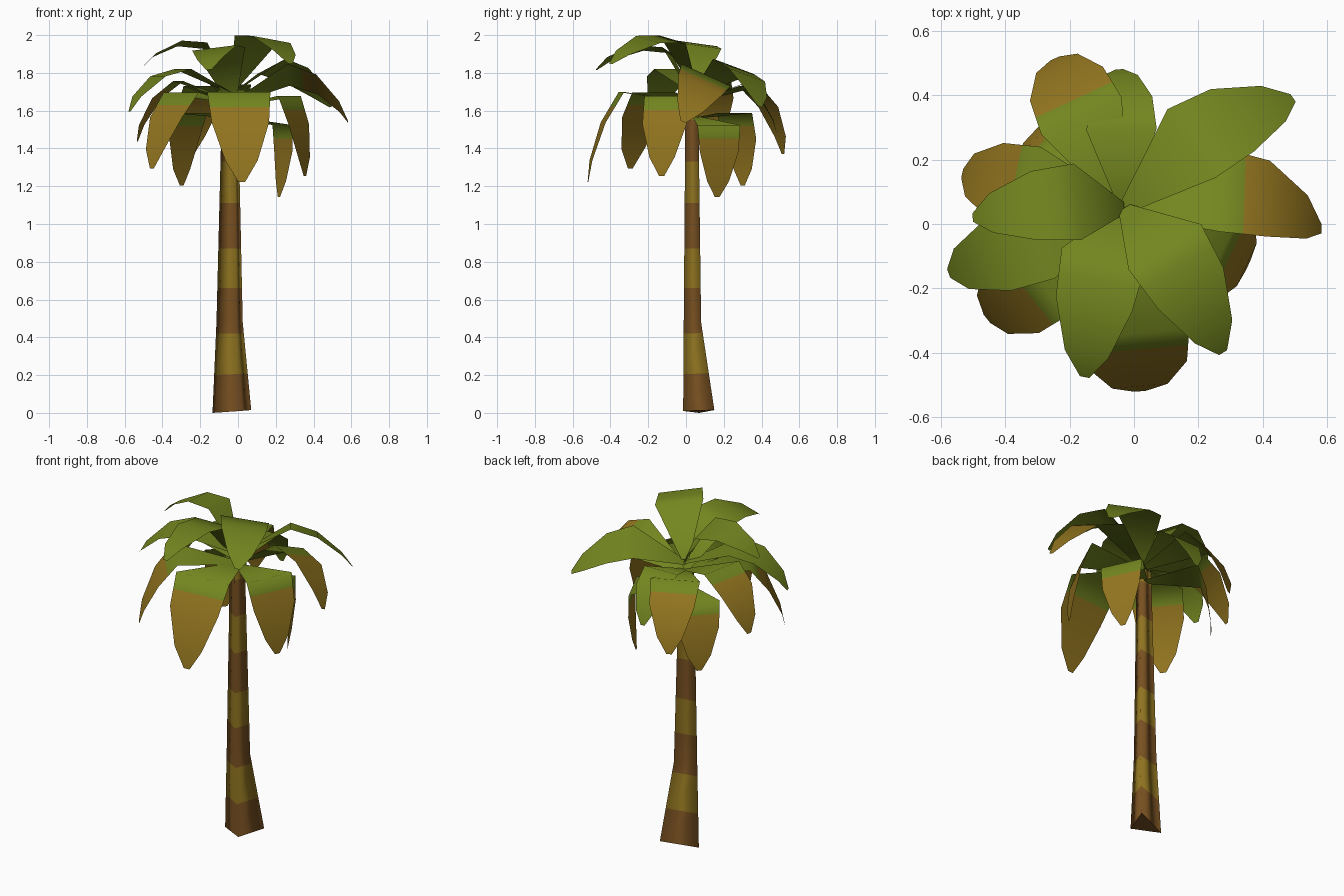
import bpy
from math import cos, sin, radians
from mathutils import Vector

if "Cube" in bpy.data.objects:
    bpy.data.objects.remove(bpy.data.objects["Cube"])


def material(name, rgb):
    m = bpy.data.materials.new(name)
    m.diffuse_color = (*rgb, 1)
    m.use_nodes = True
    m.node_tree.nodes["Principled BSDF"].inputs["Base Color"].default_value = m.diffuse_color
    return m


green = material("leaf_green", (0.172, 0.237, 0.014))
dry = material("leaf_dry", (0.29, 0.178, 0.014))
bark = material("bark_brown", (0.185, 0.08, 0.015))
bark_light = material("bark_ochre", (0.27, 0.17, 0.014))


def build(name, verts, faces, mats, indices):
    me = bpy.data.meshes.new(name)
    me.from_pydata(verts, [], faces)
    for m in mats:
        me.materials.append(m)
    for p, i in zip(me.polygons, indices):
        p.material_index = i
        p.use_smooth = len(p.vertices) == 4
    me.update()
    ob = bpy.data.objects.new(name, me)
    bpy.context.collection.objects.link(ob)
    return ob


# Trunk: three-sided, flared foot, alternating bark bands
TRUNK = [[Vector(p) for p in ring] for ring in (
    [(-0.135, 0.07, 0.0), (0.012, -0.015, 0.01), (0.07, 0.15, 0.015)],
    [(-0.114, 0.055, 0.48), (-0.01, -0.012, 0.48), (0.025, 0.08, 0.48)],
    [(-0.085, 0.045, 1.64), (-0.02, -0.003, 1.64), (0.0, 0.065, 1.64)])]


def trunk_ring(z):
    if z <= 0.48:
        lo, hi, t = TRUNK[0], TRUNK[1], z / 0.48
    else:
        lo, hi, t = TRUNK[1], TRUNK[2], (z - 0.48) / 1.16
    return [a.lerp(b, t) for a, b in zip(lo, hi)]


band = [0.2, 0.42, 0.66, 0.87, 1.11, 1.33, 1.55]
heights = sorted([0.0, 0.48, 1.64] + band)
verts, faces, idx = [], [], []
for z in heights:
    verts += trunk_ring(z)
for k in range(len(heights) - 1):
    mid = (heights[k] + heights[k + 1]) / 2
    for i in range(3):
        j = (i + 1) % 3
        faces.append((3 * k + i, 3 * k + j, 3 * k + 3 + j, 3 * k + 3 + i))
        idx.append(sum(b < mid for b in band) % 2)
n = len(verts)
faces += [(2, 1, 0), (n - 3, n - 2, n - 1)]
idx += [0, 0]
build("trunk", verts, faces, [bark, bark_light], idx)

# Leaves: one flat blade outline, bent along its length
LENGTHS = (0.38, 0.18, 0.20, 0.11)
WIDTHS = (0.05, 0.32, 0.29, 0.165, 0.035)


def leaf(name, az, base_z, scale, pitches, roll=0, dry_tip=False):
    a, r = radians(az), radians(roll)
    out, side = Vector((cos(a), sin(a), 0)), Vector((sin(a), -cos(a), 0))
    up = Vector((0, 0, 1))
    # rolling tips the whole bent blade about its axis
    across = side * cos(r) + up * sin(r)
    lift = up * cos(r) - side * sin(r)
    p = Vector((-0.03, 0.05, base_z))
    rows = [(p, WIDTHS[0] * scale)]
    for length, w, pitch in zip(LENGTHS, WIDTHS[1:], pitches):
        t = radians(pitch)
        p = p + (out * cos(t) + lift * sin(t)) * length * scale
        rows.append((p, w * scale))
    # extra row where the green turns dry
    rows.insert(2, (rows[1][0].lerp(rows[2][0], 0.5),
                    (rows[1][1] + rows[2][1]) / 2))
    vs = []
    for c, w in rows:
        vs += [c - across * w / 2, c + across * w / 2]
    fs = [(2 * k, 2 * k + 1, 2 * k + 3, 2 * k + 2) for k in range(len(rows) - 1)]
    build(name, vs, fs, [green, dry],
          [int(dry_tip and k >= 2) for k in range(len(fs))])


# Upper green crown: azimuth, base height, scale, bend angles, roll
for i, args in enumerate([
        (35, 1.69, 0.85, (28, -18, -38, -50), 17),
        (-58, 1.71, 0.84, (58, 0, -25, -40), 9),
        (-101, 1.645, 0.84, (60, 5, -20, -40), -7),
        (186, 1.70, 0.75, (60, 5, -25, -45), -8),
        (200.5, 1.69, 0.81, (25, -15, -42, -62), 0),
        (92, 1.65, 0.68, (20, -35, -60, -75), 0)]):
    leaf(f"green_leaf_{i + 1}", *args)

# Lower drooping crown with dry tips
for i, args in enumerate([
        (-2, 1.64, 0.89, (29, -20, -47, -62), 24),
        (-25, 1.62, 0.89, (10, -70, -80, -87), 0),
        (-85, 1.63, 1.05, (10, -59, -72, -82), 0),
        (219, 1.635, 0.93, (10, -52, -66, -78), 0),
        (168, 1.65, 0.82, (20, -38, -60, -75), 0),
        (137, 1.56, 0.80, (5, -72, -83, -90), 0),
        (115, 1.645, 0.86, (15, -45, -66, -80), 0),
        (25, 1.57, 0.78, (-9, -88, -95, -98), 0)]):
    leaf(f"dry_leaf_{i + 1}", *args, dry_tip=True)
